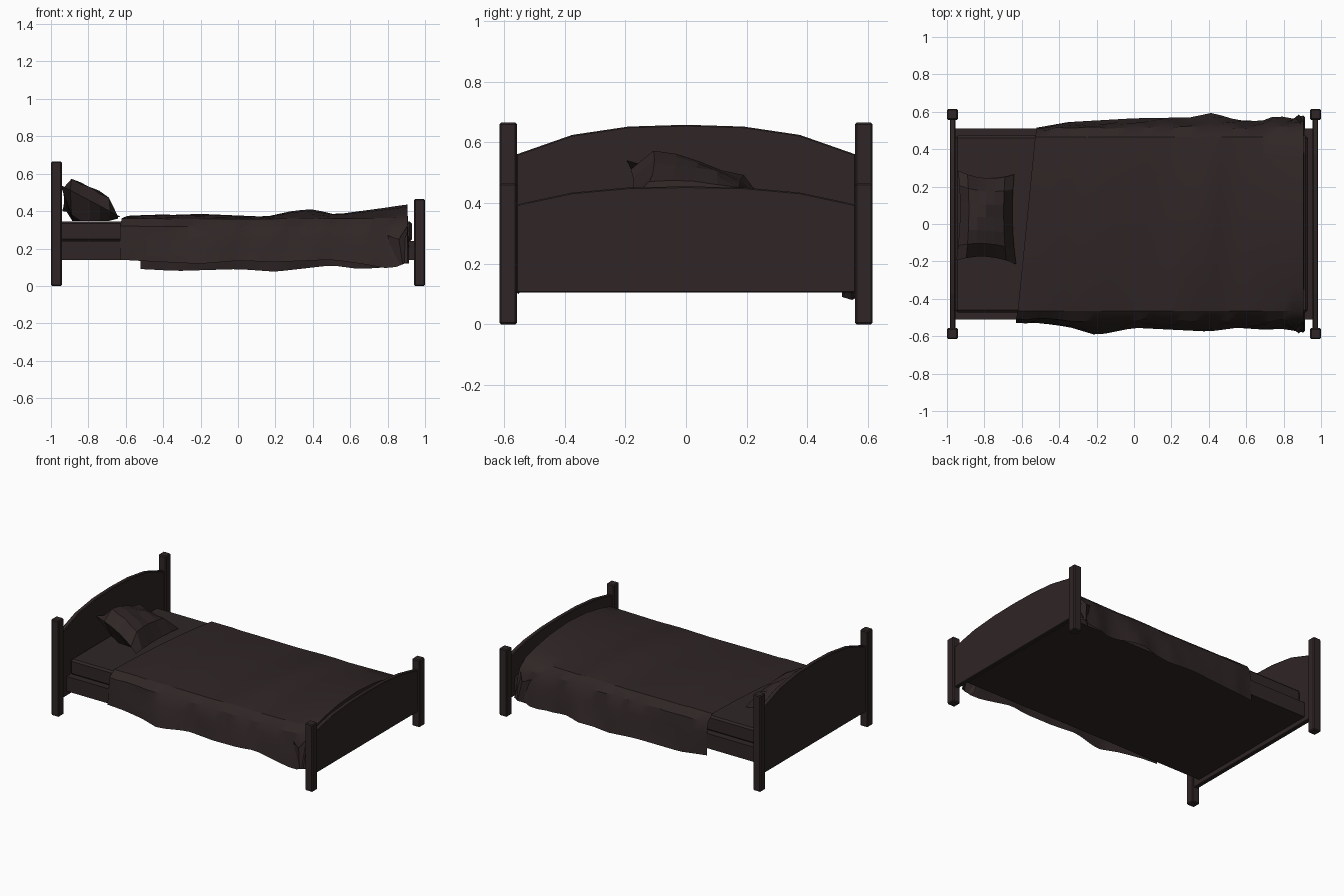
import bpy, bmesh, math, random

if "Cube" in bpy.data.objects:
    bpy.data.objects.remove(bpy.data.objects["Cube"])

random.seed(4)
wood = bpy.data.materials.new("dark brown")
wood.diffuse_color = (0.029, 0.019, 0.019, 1)
wood.use_nodes = True
wood.node_tree.nodes["Principled BSDF"].inputs["Base Color"].default_value = wood.diffuse_color


def finish(name, bm, bevel=0.0, smooth=None):
    bmesh.ops.recalc_face_normals(bm, faces=bm.faces)
    me = bpy.data.meshes.new(name)
    bm.to_mesh(me)
    bm.free()
    me.materials.append(wood)
    ob = bpy.data.objects.new(name, me)
    bpy.context.collection.objects.link(ob)
    if smooth:
        me.shade_smooth()
        me.set_sharp_from_angle(angle=math.radians(smooth))
    if bevel:
        m = ob.modifiers.new("bevel", 'BEVEL')
        m.width, m.segments = bevel, 1
    return ob


def box(name, lo, hi, bevel=0.0):
    bm = bmesh.new()
    bmesh.ops.create_cube(bm, size=1)
    for v in bm.verts:
        v.co = [(a + b) / 2 + c * (b - a) for a, b, c in zip(lo, hi, v.co)]
    return finish(name, bm, bevel)


def arched_board(name, x0, x1, edge_z, rise):
    """Panel with a faceted arch on top."""
    arch = [(0.56, 0), (0.375, 0.66), (0.19, 0.94), (0, 1),
            (-0.19, 0.94), (-0.375, 0.66), (-0.56, 0)]
    pts = [(-0.56, 0.105), (0.56, 0.105)] + [(y, edge_z + rise * k) for y, k in arch]
    bm = bmesh.new()
    f = bm.faces.new([bm.verts.new((x0, y, z)) for y, z in pts])
    r = bmesh.ops.extrude_face_region(bm, geom=[f])
    for v in r["geom"]:
        if isinstance(v, bmesh.types.BMVert):
            v.co.x = x1
    finish(name, bm, 0.004)


def interp(table, x):
    if x <= table[0][0]:
        return table[0][1]
    for (a, p), (b, q) in zip(table, table[1:]):
        if x <= b:
            return p + (q - p) * (x - a) / (b - a)
    return table[-1][1]


# Posts and boards
for side, tag in ((-1, "front"), (1, "back")):
    ya, yb = sorted((side * 0.557, side * 0.615))
    box("head_post_" + tag, (-1, ya, 0), (-0.942, yb, 0.665), 0.006)
    box("foot_post_" + tag, (0.942, ya, 0), (1, yb, 0.465), 0.006)
arched_board("headboard", -0.985, -0.955, 0.56, 0.098)
arched_board("footboard", 0.955, 0.985, 0.395, 0.06)

# Frame and mattress
box("bed_frame", (-0.957, -0.51, 0.138), (0.957, 0.51, 0.24))
box("mattress", (-0.955, -0.472, 0.238), (0.93, 0.472, 0.345), 0.012)

# Blanket: hem position on both sides and crown height, all along x
front_y = [(-0.63, 0.53), (-0.5, 0.53), (-0.35, 0.55), (-0.2, 0.595), (-0.1, 0.575), (0, 0.555),
           (0.4, 0.575), (0.55, 0.555), (0.7, 0.565), (0.8, 0.56), (0.9, 0.58)]
back_y = [(-0.52, 0.515), (-0.35, 0.545), (0, 0.565), (0.3, 0.57), (0.42, 0.595),
          (0.55, 0.555), (0.68, 0.55), (0.76, 0.58), (0.87, 0.56), (0.9, 0.58)]
front_z = [(-0.63, 0.14), (-0.45, 0.13), (-0.2, 0.118), (0, 0.135), (0.2, 0.128),
           (0.5, 0.14), (0.65, 0.12), (0.82, 0.09), (0.9, 0.125)]
back_z = [(-0.51, 0.09), (-0.33, 0.08), (0, 0.09), (0.2, 0.076), (0.5, 0.11),
          (0.65, 0.09), (0.8, 0.1), (0.9, 0.13)]
crown = [(-0.63, 0.37), (-0.2, 0.385), (0.15, 0.37), (0.3, 0.403), (0.4, 0.41),
         (0.52, 0.382), (0.78, 0.417), (0.9, 0.435)]

stations = 27
bm = bmesh.new()
rows = []
for i in range(stations):
    u = i / (stations - 1)
    row = []

    def station_x(y):
        start = -0.575 + 0.1 * y
        return start + (0.905 - start) * u

    def drape(side, ks):
        out = []
        x = station_x(side * 0.55)
        ytab, ztab = (front_y, front_z) if side < 0 else (back_y, back_z)
        for k in ks:    # k is 0 at the shoulder and 1 at the hem
            hem_y, hem_z = interp(ytab, x), interp(ztab, x)
            y = 0.505 + (hem_y - 0.505) * k ** 0.7
            if 0 < k < 1:
                y += random.uniform(-0.010, 0.008)
            y = max(y, 0.513) if k > 0.2 else y
            out.append((x, side * y, 0.335 + (hem_z - 0.335) * k))
        return out

    row += drape(-1, (1, 0.7, 0.4, 0.08))
    for y in (-0.465, -0.35, -0.2, 0, 0.2, 0.35, 0.465):
        x = station_x(y)
        z = 0.355 + (interp(crown, x) - 0.355) * (1 - abs(y / 0.5) ** 2)
        if u < 0.14:
            z += 0.004      # turned-down top
        row.append((x, y, z))
    row += drape(1, (0.08, 0.4, 0.7, 1))
    rows.append(row)
# End flap tucked behind the footboard
rows.append([(0.915, y * 0.985, min(z, 0.2)) for x, y, z in rows[-1]])
grid = [[bm.verts.new(p) for p in r] for r in rows]
for a, b in zip(grid, grid[1:]):
    for j in range(len(a) - 1):
        bm.faces.new((a[j], a[j + 1], b[j + 1], b[j]))
finish("blanket", bm, smooth=30)

# Bunched blanket corners at the foot end
for side, tag in ((-1, "front"), (1, "back")):
    bm = bmesh.new()
    hem = [bm.verts.new((x, side * y, z)) for x, y, z in
           ((0.84, 0.55, 0.10), (0.88, 0.585, 0.12), (0.915, 0.56, 0.12))]
    top = [bm.verts.new((x, side * y, z)) for x, y, z in
           ((0.80, 0.535, 0.27), (0.86, 0.565, 0.25), (0.905, 0.52, 0.32))]
    for j in range(2):
        bm.faces.new((hem[j], hem[j + 1], top[j + 1], top[j]))
    finish("blanket_corner_" + tag, bm)

# Pillow: slumped against the headboard, one corner raised
n = 6
bm = bmesh.new()
for layer in (1, -1):
    g = []
    for i in range(n + 1):
        r = []
        for j in range(n + 1):
            u, v = i / n * 2 - 1, j / n * 2 - 1
            a, b = (u + 1) / 2, (v + 1) / 2
            pinch = 0.05
            x = -0.79 + 0.15 * u * (1 - pinch * 2 * (1 - v * v)) - 0.01 * (1 - b) * (1 - 2 * a)
            y = 0.045 + 0.24 * v * (1 - pinch * 2.5 * (1 - u * u)) - 0.02 * a
            seam = (1 - b) * (0.54 + (0.37 - 0.54) * a) + b * (0.40 + (0.36 - 0.40) * a)
            fat = (max(0, 1 - u ** 4) * max(0, 1 - v ** 4)) ** 0.6
            z = seam + (0.095 if layer > 0 else -0.14) * fat
            if fat > 0:
                z += random.uniform(-0.008, 0.008)
            r.append(bm.verts.new((x, y, max(z, 0.347))))
        g.append(r)
    for i in range(n):
        for j in range(n):
            bm.faces.new((g[i][j], g[i + 1][j], g[i + 1][j + 1], g[i][j + 1]))
bmesh.ops.remove_doubles(bm, verts=bm.verts, dist=0.0005)
finish("pillow", bm)
